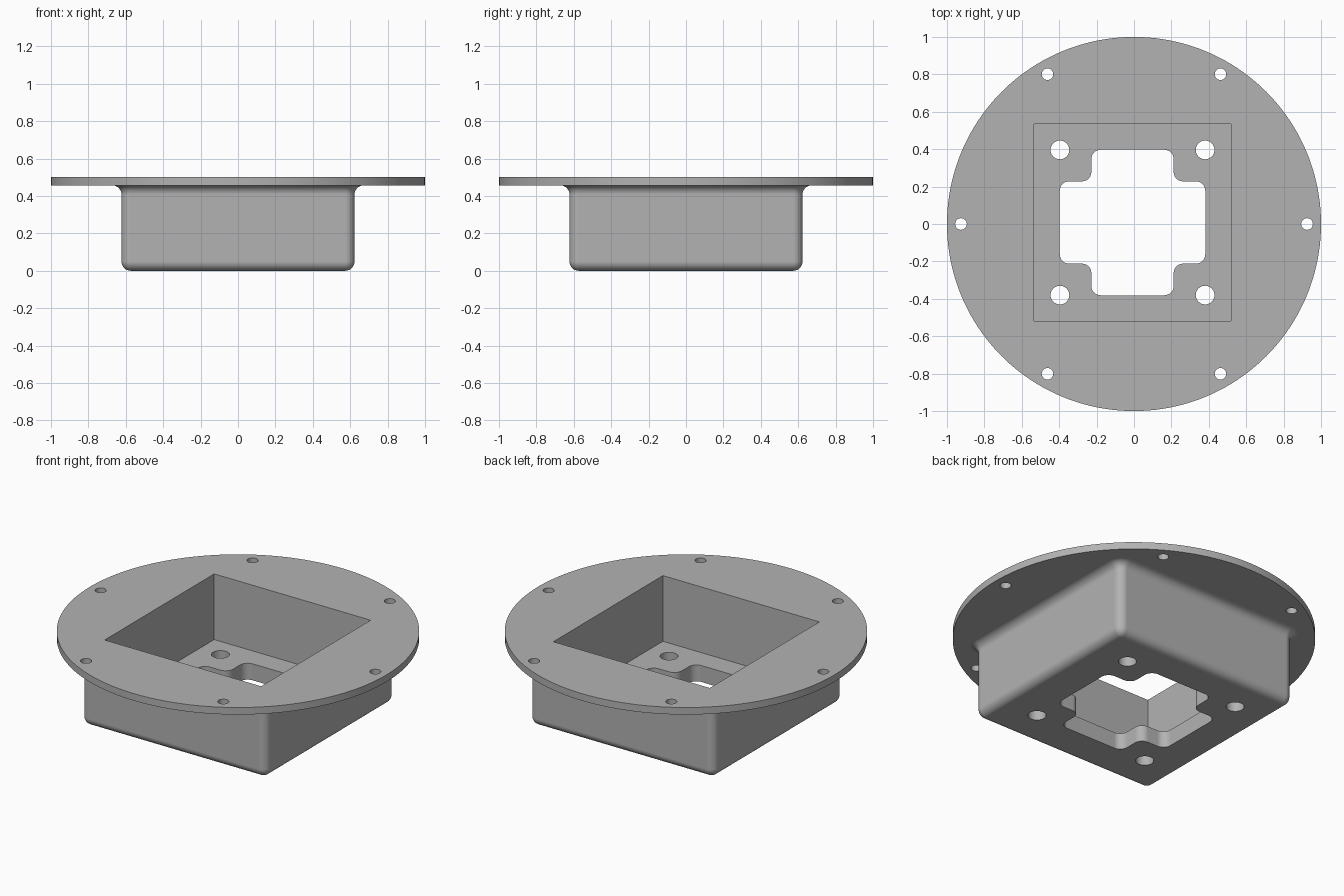
import bpy, bmesh, math
from mathutils import Vector

cube = bpy.data.objects.get("Cube")
if cube:
    bpy.data.objects.remove(cube)

TOP, PLATE_Z, FLOOR_Z = 0.5, 0.457, 0.1
HALF, ROUND = 0.623, 0.05
CX, CY = -0.008, 0.008          # centre of the pocket and its openings

grey = bpy.data.materials.new("plain grey")
grey.use_nodes = True
colour = (0.45, 0.45, 0.45, 1)
grey.diffuse_color = colour
grey.node_tree.nodes["Principled BSDF"].inputs["Base Color"].default_value = colour


def loft(name, loops):
    """Skin a stack of closed loops and cap both ends."""
    bm = bmesh.new()
    rings = [[bm.verts.new(p) for p in loop] for loop in loops]
    for a, b in zip(rings, rings[1:]):
        for i in range(len(a)):
            j = (i + 1) % len(a)
            bm.faces.new((a[i], a[j], b[j], b[i]))
    bm.faces.new(rings[0][::-1])
    bm.faces.new(rings[-1])
    bmesh.ops.recalc_face_normals(bm, faces=bm.faces)
    mesh = bpy.data.meshes.new(name)
    bm.to_mesh(mesh)
    bm.free()
    mesh.materials.append(grey)
    obj = bpy.data.objects.new(name, mesh)
    bpy.context.collection.objects.link(obj)
    return obj


def rounded(points, radius, steps=8):
    """Round each corner of a right-angled outline with an arc."""
    out = []
    for i, p in enumerate(points):
        p = Vector(p)
        u = (Vector(points[i - 1]) - p).normalized()
        v = (Vector(points[(i + 1) % len(points)]) - p).normalized()
        for k in range(steps + 1):
            t = math.pi / 2 * k / steps
            out.append(p + radius * (u * (1 - math.sin(t)) + v * (1 - math.cos(t))))
    return out


def square(h):
    return [(-h, -h), (h, -h), (h, h), (-h, h)]


def circle(x, y, r, n):
    return [(x + r * math.cos(2 * math.pi * i / n),
             y + r * math.sin(2 * math.pi * i / n)) for i in range(n)]


def prism(name, outline, z0, z1):
    return loft(name, [[(p[0], p[1], z) for p in outline] for z in (z0, z1)])


def boolean(target, other, operation):
    mod = target.modifiers.new(operation.lower(), 'BOOLEAN')
    mod.operation, mod.solver, mod.object = operation, 'EXACT', other
    bpy.context.view_layer.objects.active = target
    bpy.ops.object.modifier_apply(modifier=mod.name)
    bpy.data.objects.remove(other)


# Box wall profile: rounded foot, straight wall, fillet flaring into the flange
profile = []
for k in range(9):
    t = math.pi / 2 * k / 8
    profile.append((-ROUND * (1 - math.sin(t)) * 0.98, ROUND * (1 - math.cos(t))))
for k in range(9):
    t = math.pi / 2 * k / 8
    profile.append((ROUND * (1 - math.cos(t)), PLATE_Z - ROUND * (1 - math.sin(t))))
profile.append((ROUND, PLATE_Z + 0.02))
housing = loft("flanged_housing", [
    [(p.x, p.y, z) for p in rounded(square(HALF + d), ROUND + d)] for d, z in profile])

# Round flange
boolean(housing, prism("flange", circle(0, 0, 1, 160), PLATE_Z, TOP), 'UNION')

# Square pocket
pocket = [(x + CX, y + CY) for x, y in square(0.527)]
boolean(housing, prism("pocket_cutter", pocket, FLOOR_Z, 1), 'DIFFERENCE')

# Cross-shaped floor opening
a, b = 0.389, 0.22
quarter = [(a, -b), (a, b), (b, b), (b, a), (-b, a), (-b, b),
           (-a, b), (-a, -b), (-b, -b), (-b, -a), (b, -a), (b, -b)]
cross = rounded([(x + CX, y + CY) for x, y in quarter], 0.05)
boolean(housing, prism("opening_cutter", cross, -0.5, 0.3), 'DIFFERENCE')

# Four floor holes
for x, y in square(0.388):
    boolean(housing, prism("floor_hole_cutter", circle(x + CX, y + CY, 0.05, 32),
                           -0.5, 0.3), 'DIFFERENCE')

# Six flange holes
for x, y in circle(0, 0, 0.925, 6):
    boolean(housing, prism("flange_hole_cutter", circle(x, y, 0.031, 24),
                           0.3, 1), 'DIFFERENCE')

# Smooth the rounds, keep the edges sharp and the flats even
bpy.ops.object.select_all(action='DESELECT')
housing.select_set(True)
bpy.context.view_layer.objects.active = housing
bpy.ops.object.shade_smooth_by_angle(angle=math.radians(30))
weighted = housing.modifiers.new("even_shading", 'WEIGHTED_NORMAL')
weighted.keep_sharp = True
